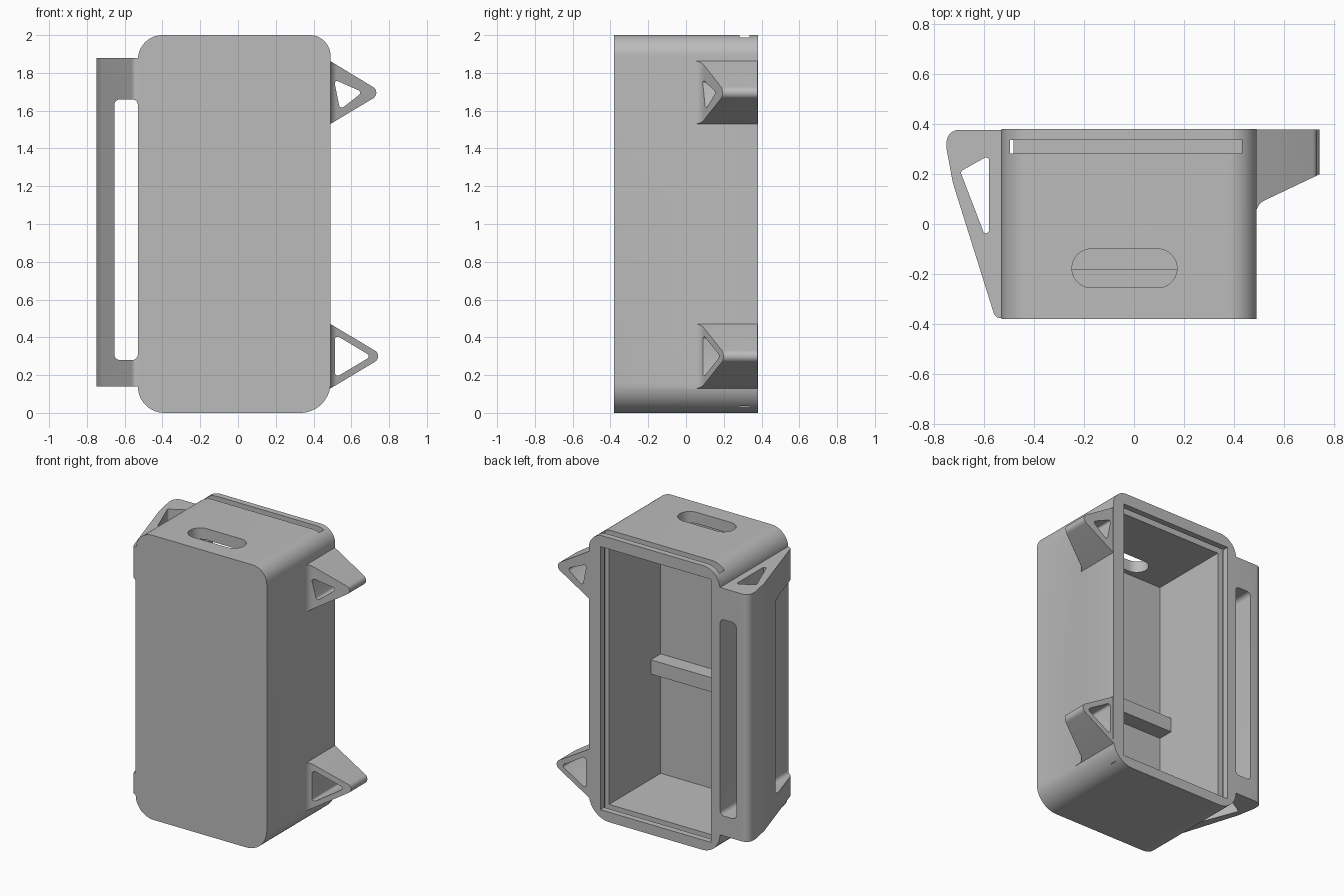
import bpy, bmesh, math
from mathutils import Vector

if "Cube" in bpy.data.objects:
    bpy.data.objects.remove(bpy.data.objects["Cube"])

grey = bpy.data.materials.new("plain grey")
grey.diffuse_color = (0.5, 0.5, 0.5, 1)
grey.use_nodes = True
grey.node_tree.nodes["Principled BSDF"].inputs["Base Color"].default_value = grey.diffuse_color


def rounded(points, segs=10):
    """Round each (x, y, radius) corner of a closed outline."""
    out = []
    n = len(points)
    for i, (x, y, r) in enumerate(points):
        p = Vector((x, y))
        if r <= 0:
            out.append(p)
            continue
        a = (Vector(points[i - 1][:2]) - p).normalized()
        b = (Vector(points[(i + 1) % n][:2]) - p).normalized()
        half = a.angle(b) / 2
        centre = p + (a + b).normalized() * (r / math.sin(half))
        start = p + a * (r / math.tan(half)) - centre
        end = p + b * (r / math.tan(half)) - centre
        sweep = start.angle_signed(end)
        for k in range(segs + 1):
            t = -sweep * k / segs
            c, s = math.cos(t), math.sin(t)
            out.append(centre + Vector((start.x * c - start.y * s, start.x * s + start.y * c)))
    return out


def prism(name, points, lo, hi, axis, segs=10):
    """Extrude an outline: axis 'y' uses (x, z) points, axis 'z' uses (x, y)."""
    bm = bmesh.new()
    place = (lambda p, d: (p.x, d, p.y)) if axis == 'y' else (lambda p, d: (p.x, p.y, d))
    outline = rounded(points, segs)
    face = bm.faces.new([bm.verts.new(place(p, lo)) for p in outline])
    ext = bmesh.ops.extrude_face_region(bm, geom=[face])
    shift = (0, hi - lo, 0) if axis == 'y' else (0, 0, hi - lo)
    bmesh.ops.translate(bm, vec=shift, verts=[v for v in ext['geom'] if isinstance(v, bmesh.types.BMVert)])
    bmesh.ops.recalc_face_normals(bm, faces=bm.faces)
    me = bpy.data.meshes.new(name)
    bm.to_mesh(me)
    bm.free()
    me.materials.append(grey)
    ob = bpy.data.objects.new(name, me)
    bpy.context.collection.objects.link(ob)
    return ob


def rect(x0, x1, y0, y1, r=0.0):
    return [(x0, y0, r), (x1, y0, r), (x1, y1, r), (x0, y1, r)]


def combine(target, tool, op):
    """Apply a boolean and drop the tool."""
    m = target.modifiers.new(op, 'BOOLEAN')
    m.operation, m.solver, m.object = op, 'EXACT', tool
    bpy.context.view_layer.objects.active = target
    bpy.ops.object.modifier_apply(modifier=m.name)
    bpy.data.objects.remove(tool)


# Case shell with uneven corner radii, open at the back
case = prism("case", [(-0.53, 0, 0.14), (0.49, 0, 0.16), (0.49, 2, 0.11), (-0.53, 2, 0.13)],
             -0.38, 0.38, 'y', 14)

# Carrying handle: tapered side bracket with a finger window and a vertical duct
handle = prism("handle", [(-0.50, -0.377, 0), (-0.555, -0.377, 0.03), (-0.725, 0.165, 0.3),
                          (-0.75, 0.30, 0), (-0.75, 0.377, 0.05), (-0.50, 0.377, 0)], 0.14, 1.88, 'z')
combine(handle, prism("duct", [(-0.695, 0.21, 0.012), (-0.58, 0.275, 0.012), (-0.58, -0.09, 0.012)],
                      0, 2, 'z', 5), 'DIFFERENCE')
combine(handle, prism("window", rect(-0.655, -0.53, 0.28, 1.66, 0.03), -0.6, 0.6, 'y', 6), 'DIFFERENCE')
combine(case, handle, 'UNION')

# Two side hooks: triangular tubes with slanted front ends
hooks = [
    ("upper_hook", [(0.46, 1.88, 0), (0.46, 1.512, 0), (0.765, 1.695, 0.035)],
     [(0.508, 1.765, 0.012), (0.66, 1.698, 0.015), (0.54, 1.605, 0.015)]),
    ("lower_hook", [(0.46, 0.488, 0), (0.46, 0.112, 0), (0.775, 0.30, 0.035)],
     [(0.513, 0.415, 0.015), (0.705, 0.30, 0.015), (0.513, 0.185, 0.015)]),
]
for name, outline, hole in hooks:
    hook = prism(name, outline, -0.2, 0.378, 'y')
    plan = prism("plan", [(0.44, 0.0, 0), (0.488, 0.0, 0), (0.488, 0.078, 0.06),
                          (0.745, 0.20, 0), (0.80, 0.226, 0), (0.80, 0.5, 0), (0.44, 0.5, 0)], 0, 2, 'z')
    combine(hook, plan, 'INTERSECT')
    combine(hook, prism("hole", hole, -0.6, 0.6, 'y', 5), 'DIFFERENCE')
    combine(case, hook, 'UNION')

# Inner chamber, sliding lid groove open at the top, and the top slot
combine(case, prism("chamber", rect(-0.46, 0.40, 0.07, 1.92), -0.29, 0.6, 'y'), 'DIFFERENCE')
combine(case, prism("lid_groove", rect(-0.497, 0.432, 0.283, 0.337), 0.035, 2.2, 'z'), 'DIFFERENCE')
combine(case, prism("top_slot", rect(-0.248, 0.172, -0.255, -0.10, 0.077), 1.8, 2.2, 'z'), 'DIFFERENCE')

# Ledge across the front wall inside the chamber
prism("ledge", rect(-0.47, 0.41, 0.81, 0.91), -0.30, -0.18, 'y')

# Crisp edges with smooth rounded corners
for ob in bpy.context.collection.objects:
    ob.select_set(True)
bpy.context.view_layer.objects.active = case
bpy.ops.object.shade_smooth_by_angle(angle=math.radians(30))
